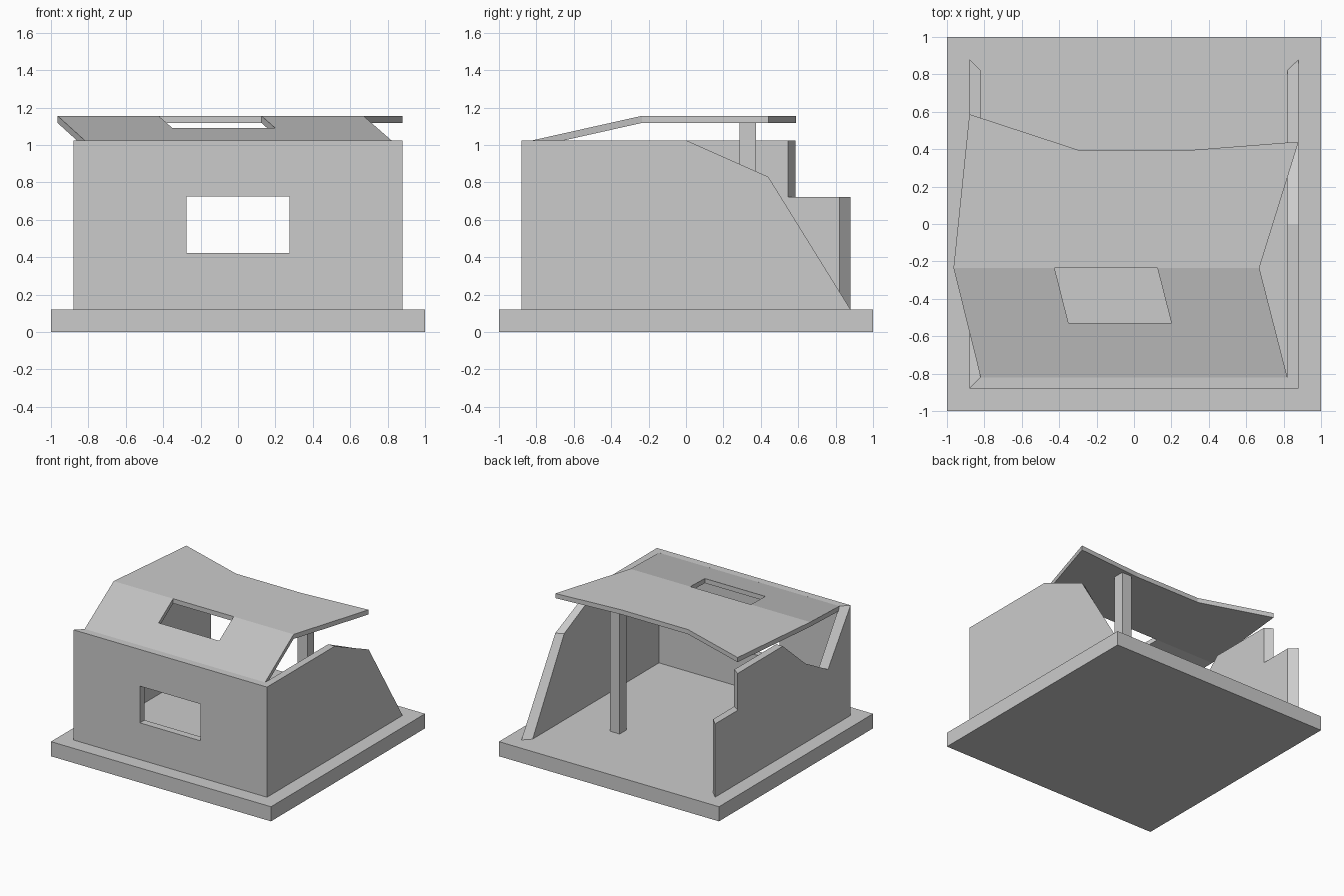
import bpy, bmesh

if "Cube" in bpy.data.objects:
    bpy.data.objects.remove(bpy.data.objects["Cube"])

OUT, INN = 0.88, 0.82      # outer / inner wall planes (mitred ends)
Z0, Z1 = 0.12, 1.025       # wall bottom / top
K = INN / OUT


def make(name, verts, faces, drop=0.0):
    """Mesh from points; optional downward extrusion of an open sheet."""
    bm = bmesh.new()
    vs = [bm.verts.new(v) for v in verts]
    for f in faces:
        bm.faces.new([vs[i] for i in f])
    if drop:
        ext = bmesh.ops.extrude_face_region(bm, geom=bm.faces[:], use_keep_orig=True)
        moved = [g for g in ext["geom"] if isinstance(g, bmesh.types.BMVert)]
        bmesh.ops.translate(bm, verts=moved, vec=(0, 0, -drop))
    bmesh.ops.recalc_face_normals(bm, faces=bm.faces[:])
    me = bpy.data.meshes.new(name)
    bm.to_mesh(me)
    bm.free()
    ob = bpy.data.objects.new(name, me)
    bpy.context.collection.objects.link(ob)
    return ob


def box(name, x0, x1, y0, y1, z0, z1):
    return make(name, [(x0, y0, z1), (x1, y0, z1), (x1, y1, z1), (x0, y1, z1)],
                [(0, 1, 2, 3)], z1 - z0)


def side_wall(name, side, profile):
    """Side wall from a (y, z) outline, inner outline scaled for the mitre."""
    n = len(profile)
    verts = [(side * OUT, y, z) for y, z in profile]
    verts += [(side * INN, y * K, z) for y, z in profile]
    faces = [tuple(range(n)), tuple(range(n, 2 * n))]
    faces += [(i, (i + 1) % n, (i + 1) % n + n, i + n) for i in range(n)]
    return make(name, verts, faces)


# Base slab and post
box("base", -1, 1, -1, 1, 0, Z0)
box("post", 0.34, 0.43, 0.285, 0.375, Z0, 1.118)

# Broken side walls
side_wall("right_wall", 1, [(-OUT, Z0), (-OUT, Z1), (0, Z1), (0.44, 0.83), (OUT, Z0)])
side_wall("left_wall", -1, [(-OUT, Z0), (-OUT, Z1), (-0.587, 0.61), (-0.293, 0.77),
                            (0, Z1), (0.585, Z1), (0.585, 0.722), (OUT, 0.722), (OUT, Z0)])

# Front wall: four rectangular loops joined around the window
verts = []
for x0, x1, z0, z1, y in ((-OUT, OUT, Z0, Z1, -OUT), (-0.275, 0.275, 0.422, 0.724, -OUT),
                          (-0.275, 0.275, 0.422, 0.724, -INN), (-INN, INN, Z0, Z1, -INN)):
    verts += [(x0, y, z0), (x1, y, z0), (x1, y, z1), (x0, y, z1)]
faces = [(4 * a + i, 4 * a + (i + 1) % 4, 4 * ((a + 1) % 4) + (i + 1) % 4, 4 * ((a + 1) % 4) + i)
         for a in range(4) for i in range(4)]
make("front_wall", verts, faces)

# Folded roof with a skylight opening in the sloped front
plan = [(-0.82, -0.82), (0.82, -0.82), (0.67, -0.235), (-0.965, -0.235),
        (-0.35, -0.53), (0.20, -0.53), (0.125, -0.235), (-0.425, -0.235),
        (0.88, 0.44), (0.30, 0.395), (-0.295, 0.395), (-0.88, 0.587)]
roof = [(x, y, 1.156 + min(0, y + 0.235) * 0.224) for x, y in plan]
make("roof", roof, [(0, 4, 7, 3), (0, 1, 5, 4), (1, 2, 6, 5),
                    (3, 7, 6, 2, 8, 9, 10, 11)], 0.038)
